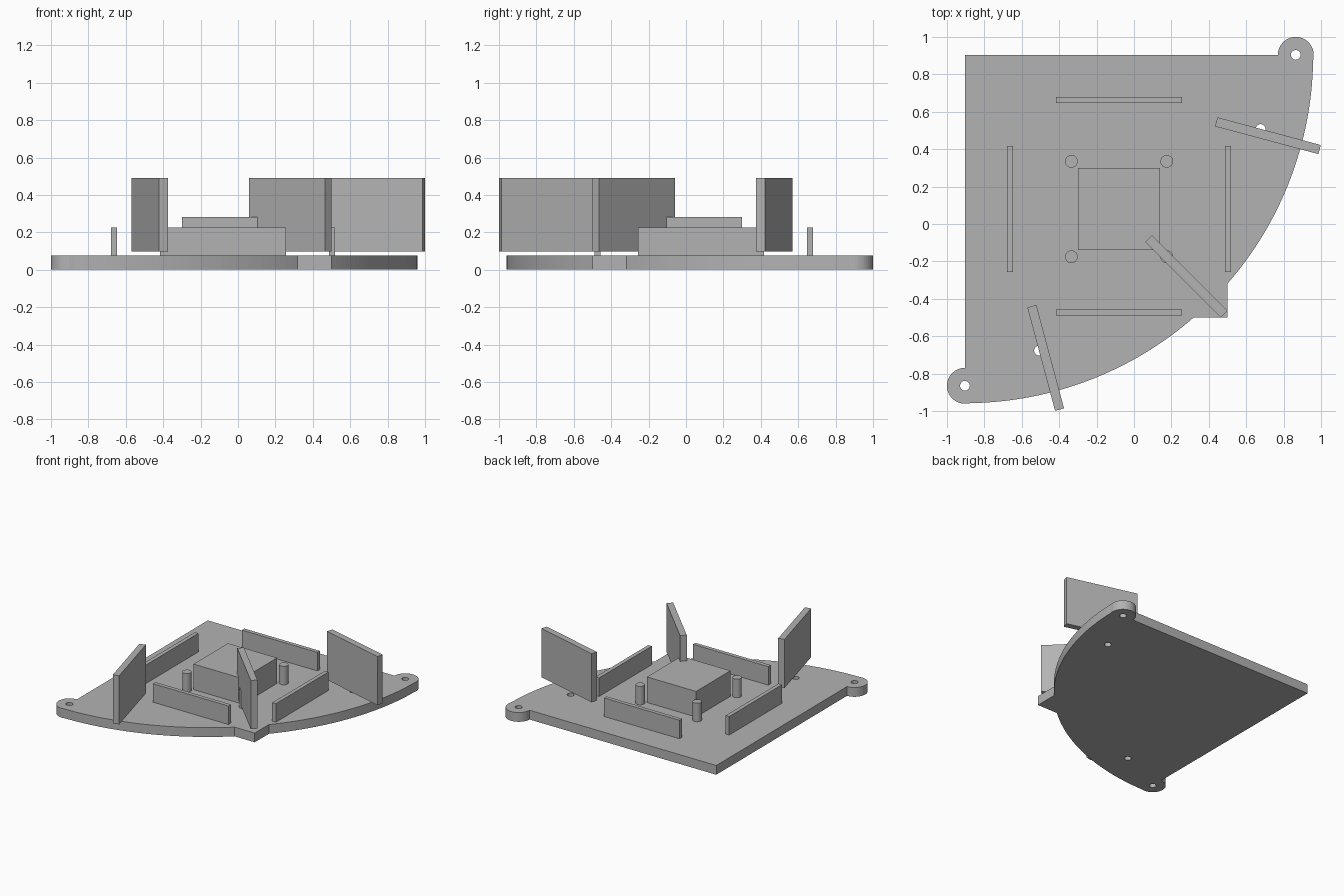
import bpy
import bmesh
from math import cos, sin, radians, asin, degrees
from mathutils import Matrix

cube = bpy.data.objects.get("Cube")
if cube:
    bpy.data.objects.remove(cube, do_unlink=True)

GREY = (0.45, 0.45, 0.45, 1)
mat = bpy.data.materials.new("plain grey")
mat.use_nodes = True
mat.diffuse_color = GREY
mat.node_tree.nodes["Principled BSDF"].inputs["Base Color"].default_value = GREY

TOP = 0.075      # top of the base plate
EDGE = 0.904     # straight edges of the plate
RADIUS = 1.862   # curved edge, centred on the back corner
LUG = 0.096      # lug radius
LUG_X = 0.865
CORNER = 0.5     # tip of the small pointed corner


def finish(bm, name):
    bmesh.ops.recalc_face_normals(bm, faces=bm.faces)
    mesh = bpy.data.meshes.new(name)
    bm.to_mesh(mesh)
    bm.free()
    mesh.materials.append(mat)
    obj = bpy.data.objects.new(name, mesh)
    bpy.context.collection.objects.link(obj)
    return obj


def box(name, x, y, z0, z1, length, width, angle=0):
    bm = bmesh.new()
    bmesh.ops.create_cube(bm, size=1)
    bm.transform(Matrix.Translation((x, y, (z0 + z1) / 2))
                 @ Matrix.Rotation(radians(angle), 4, "Z")
                 @ Matrix.Diagonal((length, width, z1 - z0, 1)))
    return finish(bm, name)


def cylinder(name, x, y, z0, z1, r):
    bm = bmesh.new()
    bmesh.ops.create_cone(bm, cap_ends=True, segments=32, radius1=r, radius2=r,
                          depth=z1 - z0,
                          matrix=Matrix.Translation((x, y, (z0 + z1) / 2)))
    return finish(bm, name)


def arc(cx, cy, r, start, end, steps):
    angles = [radians(start + (end - start) * i / steps) for i in range(steps + 1)]
    return [(cx + r * cos(a), cy + r * sin(a)) for a in angles]


def flip(p):
    """Mirror a point across the plate's diagonal."""
    return (-p[1], -p[0])


# Base plate: quarter disc with two lugs and a pointed corner
notch = -degrees(asin((1 - ((CORNER + EDGE) / RADIUS) ** 2) ** 0.5))
half = arc(LUG_X, EDGE, LUG, 180, 0, 24) + arc(-EDGE, EDGE, RADIUS, -1, notch, 32)
outline = ([(-EDGE, EDGE)] + half + [(CORNER, -CORNER)]
           + [flip(p) for p in reversed(half)])
bm = bmesh.new()
face = bm.faces.new([bm.verts.new((x, y, 0)) for x, y in outline])
extruded = bmesh.ops.extrude_face_region(bm, geom=[face])["geom"]
bmesh.ops.translate(bm, vec=(0, 0, TOP),
                    verts=[v for v in extruded if isinstance(v, bmesh.types.BMVert)])
plate = finish(bm, "base_plate")

# Screw holes through the lugs and beside the outer panels
for i, p in enumerate([(LUG_X, EDGE), (0.677, 0.508)]):
    for side, (x, y) in (("right", flip(p)), ("left", p)):
        cutter = cylinder(f"hole_cutter_{side}_{i}", x, y, -0.1, 0.2, 0.026)
        cutter.hide_render = True
        cutter.hide_set(True)
        mod = plate.modifiers.new(f"hole_{side}_{i}", "BOOLEAN")
        mod.object = cutter
        mod.operation = "DIFFERENCE"
        mod.solver = "EXACT"

# Apply the cuts and remove the cutters
graph = bpy.context.evaluated_depsgraph_get()
plate_mesh = bpy.data.meshes.new_from_object(plate.evaluated_get(graph))
cutters = [m.object for m in plate.modifiers]
plate.modifiers.clear()
plate.data = plate_mesh
for cutter in cutters:
    bpy.data.objects.remove(cutter, do_unlink=True)

# Central block and the four posts around it
MID = 0.08
box("central_block", -MID, MID, TOP, 0.282, 0.44, 0.44)
for sx, side in ((-1, "right"), (1, "left")):
    for sy, end in ((-1, "front"), (1, "back")):
        cylinder(f"post_{end}_{side}", -MID + sx * 0.255, MID + sy * 0.255,
                 TOP, 0.225, 0.034)

# Low walls on the four sides
WALL = 0.568
for s, along, across in ((1, "back", "left"), (-1, "front", "right")):
    box(f"wall_{along}", -MID, MID + s * WALL + 0.015, TOP, 0.225, 0.675, 0.032)
    box(f"wall_{across}", -MID + s * WALL - 0.015 + 0.03 * (s > 0), MID,
        TOP, 0.225, 0.032, 0.675)

# Tall panels hovering just above the plate
for name, x, y, angle in (("left", 0.716, 0.472, -15), ("middle", 0.28, -0.28, -45),
                          ("right", -0.472, -0.716, -75)):
    box(f"panel_{name}", x, y, 0.097, 0.491, 0.572, 0.05, angle)
